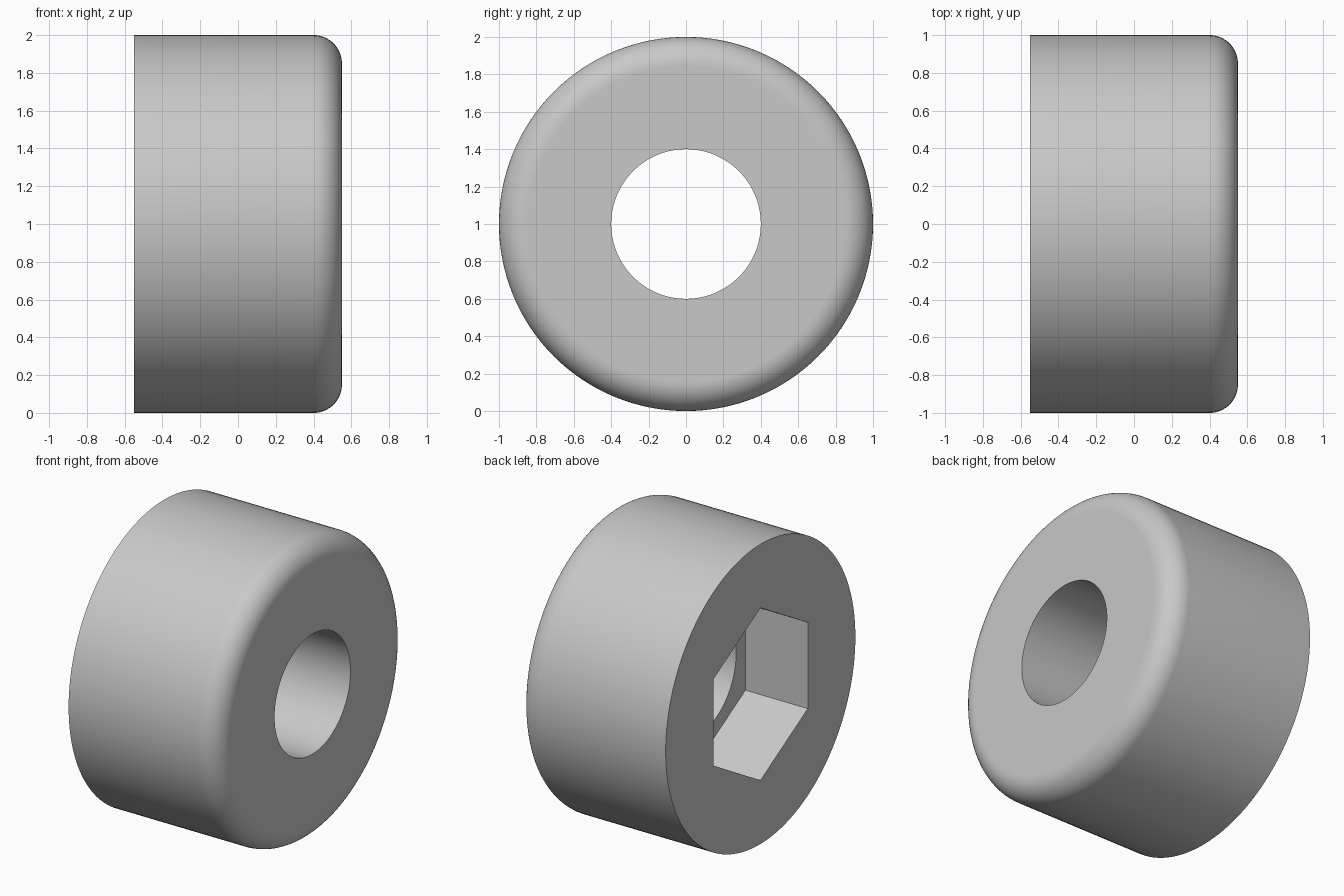
import bpy, bmesh
from math import radians, sin, cos, pi
from mathutils import Matrix, Vector

cube = bpy.data.objects.get("Cube")
if cube:
    bpy.data.objects.remove(cube, do_unlink=True)

RADIUS, HALF_LENGTH, FILLET, BORE = 1.0, 0.55, 0.15, 0.4
HEX_RADIUS, HEX_FLOOR = 0.575, -0.09
CENTRE = Vector((0, 0, 1))

grey = bpy.data.materials.new("plain grey")
grey.use_nodes = True
colour = (0.58, 0.58, 0.58, 1)
grey.diffuse_color = colour
grey.node_tree.nodes["Principled BSDF"].inputs["Base Color"].default_value = colour


def make_object(name, bm):
    bmesh.ops.recalc_face_normals(bm, faces=bm.faces)
    mesh = bpy.data.meshes.new(name)
    bm.to_mesh(mesh)
    bm.free()
    mesh.materials.append(grey)
    obj = bpy.data.objects.new(name, mesh)
    obj.location = CENTRE
    bpy.context.collection.objects.link(obj)
    return obj


# Ring body: closed (x, radius) profile with one rounded outer edge, turned about x
profile = [(HALF_LENGTH, BORE), (-HALF_LENGTH, BORE), (-HALF_LENGTH, RADIUS)]
steps = 16
for i in range(steps + 1):
    a = pi / 2 * (1 - i / steps)
    profile.append((HALF_LENGTH - FILLET + FILLET * cos(a),
                    RADIUS - FILLET + FILLET * sin(a)))

bm = bmesh.new()
verts = [bm.verts.new((x, 0, r)) for x, r in profile]
edges = [bm.edges.new((v, verts[(i + 1) % len(verts)])) for i, v in enumerate(verts)]
bmesh.ops.spin(bm, geom=verts + edges, cent=(0, 0, 0), axis=(1, 0, 0),
               angle=2 * pi, steps=128, use_merge=True)
bmesh.ops.remove_doubles(bm, verts=bm.verts, dist=1e-5)
body = make_object("round_spacer", bm)

# Hexagonal recess in the flat end, points up and down
start = -HALF_LENGTH - 0.2
bm = bmesh.new()
turn = Matrix.Rotation(radians(90), 4, 'Y') @ Matrix.Rotation(radians(30), 4, 'Z')
bmesh.ops.create_cone(bm, cap_ends=True, segments=6, radius1=HEX_RADIUS,
                      radius2=HEX_RADIUS, depth=HEX_FLOOR - start,
                      matrix=Matrix.Translation(((start + HEX_FLOOR) / 2, 0, 0)) @ turn)
cutter = make_object("hex_recess_cutter", bm)
cutter.hide_render = True

cut = body.modifiers.new("hex recess", 'BOOLEAN')
cut.operation = 'DIFFERENCE'
cut.solver = 'EXACT'
cut.object = cutter

bpy.ops.object.select_all(action='DESELECT')
body.select_set(True)
bpy.context.view_layer.objects.active = body
bpy.ops.object.modifier_apply(modifier=cut.name)
bpy.data.objects.remove(cutter, do_unlink=True)

# Smooth curved walls, flat end faces
bpy.ops.object.shade_smooth_by_angle(angle=radians(30))
for face in body.data.polygons:
    if abs(face.normal.x) > 0.9999:
        face.use_smooth = False
